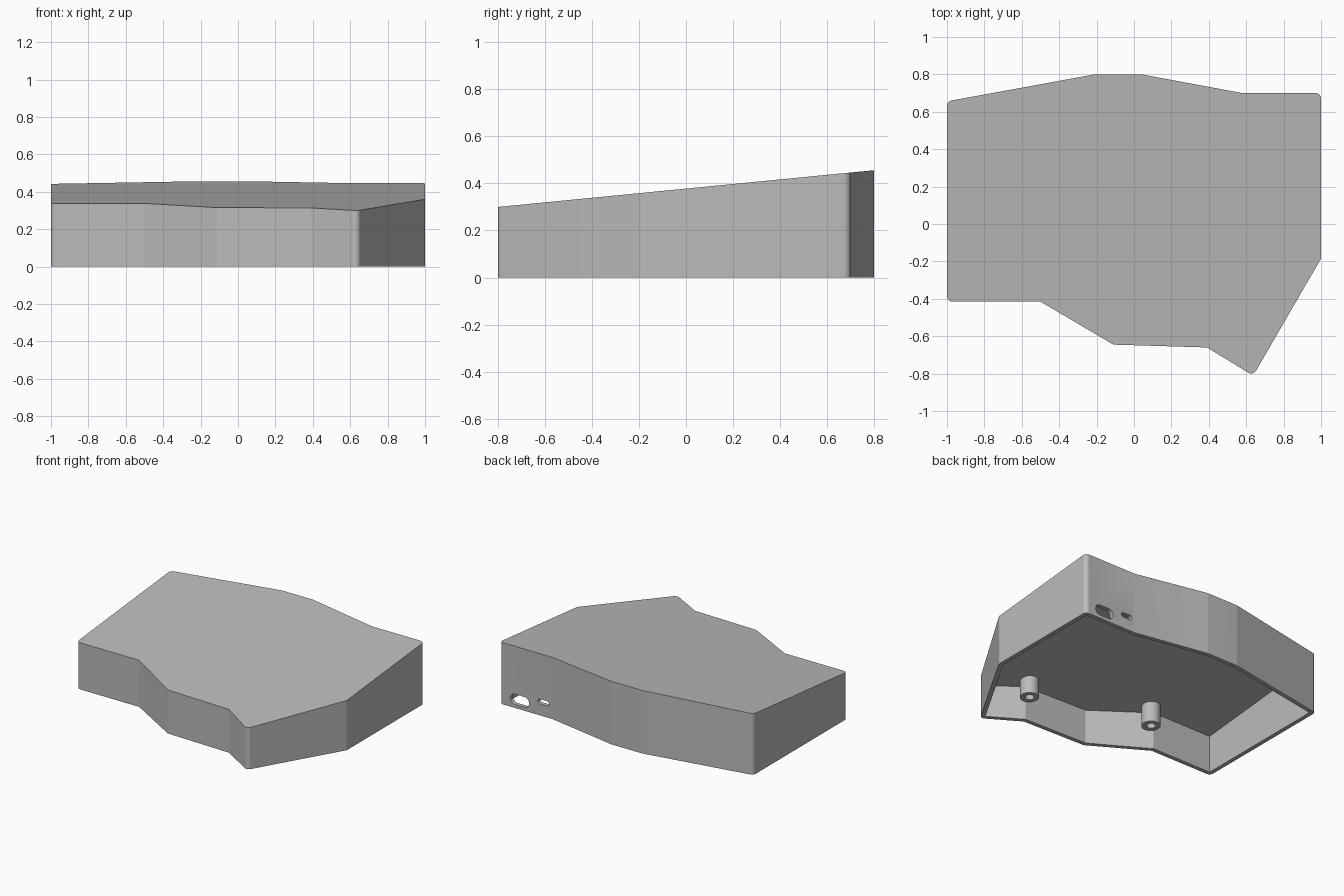
import bpy, bmesh, math
from mathutils import Vector

if "Cube" in bpy.data.objects:
    bpy.data.objects.remove(bpy.data.objects["Cube"])

WALL = 0.03        # side wall thickness, also outer corner radius
ROOF = 0.07        # top plate thickness
POST_Z = 0.13      # lower end of the screw posts

grey = bpy.data.materials.new("case_grey")
grey.diffuse_color = (0.5, 0.5, 0.5, 1)
grey.use_nodes = True
grey.node_tree.nodes["Principled BSDF"].inputs["Base Color"].default_value = grey.diffuse_color


def top_z(y):
    """Height of the sloping top."""
    return 0.378 + 0.0975 * y


def make_object(name, bm):
    bmesh.ops.recalc_face_normals(bm, faces=bm.faces)
    me = bpy.data.meshes.new(name)
    bm.to_mesh(me)
    bm.free()
    me.materials.append(grey)
    ob = bpy.data.objects.new(name, me)
    bpy.context.collection.objects.link(ob)
    return ob


def loft(name, lower, upper):
    """Closed solid between two matching loops."""
    bm = bmesh.new()
    a = [bm.verts.new(p) for p in lower]
    b = [bm.verts.new(p) for p in upper]
    n = len(a)
    for i in range(n):
        j = (i + 1) % n
        bm.faces.new((a[i], a[j], b[j], b[i]))
    bm.faces.new(a[::-1])
    bm.faces.new(b)
    return make_object(name, bm)


def select_only(ob):
    bpy.ops.object.select_all(action='DESELECT')
    ob.select_set(True)
    bpy.context.view_layer.objects.active = ob


def cut(ob, cutter):
    m = ob.modifiers.new("cut", 'BOOLEAN')
    m.operation, m.solver, m.object = 'DIFFERENCE', 'EXACT', cutter
    select_only(ob)
    bpy.ops.object.modifier_apply(modifier=m.name)
    bpy.data.objects.remove(cutter)


def smooth(ob):
    select_only(ob)
    bpy.ops.object.shade_smooth_by_angle(angle=math.radians(25))
    m = ob.modifiers.new("flat_normals", 'WEIGHTED_NORMAL')
    m.keep_sharp = True


# Sharp plan outline, counter-clockwise
outline = [Vector(p) for p in (
    (-1, -0.415), (-0.5, -0.415), (-0.11, -0.645), (0.39, -0.66),
    (0.637, -0.811), (1, -0.185), (1, 0.70), (0.58, 0.70),
    (0.04, 0.80), (-0.21, 0.80), (-1, 0.656))]

# Inner outline is inset; outer outline rounds the convex corners
inner, outer = [], []
count = len(outline)
for i, p in enumerate(outline):
    d0 = (p - outline[i - 1]).normalized()
    d1 = (outline[(i + 1) % count] - p).normalized()
    n0, n1 = Vector((d0.y, -d0.x)), Vector((d1.y, -d1.x))
    centre = p - (n0 + n1) * (WALL / (1 + n0.dot(n1)))
    inner.append(centre)
    if d0.cross(d1) < 0:
        outer.append(p)
        continue
    start = math.atan2(n0.y, n0.x)
    turn = math.acos(max(-1, min(1, n0.dot(n1))))
    steps = max(2, round(turn / math.radians(12)))
    for k in range(steps + 1):
        t = start + turn * k / steps
        outer.append(centre + Vector((math.cos(t), math.sin(t))) * WALL)

# Hollow case, open underneath
case = loft("case_shell", [(p.x, p.y, 0) for p in outer],
            [(p.x, p.y, top_z(p.y)) for p in outer])
cavity = loft("cavity_cutter", [(p.x, p.y, -0.1) for p in inner],
              [(p.x, p.y, top_z(p.y) - ROOF) for p in inner])
cut(case, cavity)


# Pill-shaped port openings in the back wall
def pill(cx, cz, width, height):
    r, pts = height / 2, []
    for k in range(26):
        side = 1 if k < 13 else -1
        t = -math.pi / 2 + math.pi * (k - (k >= 13)) / 12
        pts.append((cx + side * (width / 2 - r) + r * math.cos(t),
                    cz + r * math.sin(t)))
    return loft("port_cutter", [(x, 0.62, z) for x, z in pts],
                [(x, 0.76, z) for x, z in pts])


cut(case, pill(0.84, 0.062, 0.15, 0.075))
cut(case, pill(0.65, 0.10, 0.09, 0.034))
smooth(case)


# Hollow screw posts hanging from the underside of the top
def post(name, x, y, r_out=0.063, r_in=0.03, seg=32):
    top = top_z(y) - ROOF + 0.012
    profile = ((r_out, top), (r_out, POST_Z), (r_in, POST_Z), (r_in, top))
    bm = bmesh.new()
    rings = [[bm.verts.new((x + r * math.cos(k * math.tau / seg),
                            y + r * math.sin(k * math.tau / seg), z))
              for k in range(seg)] for r, z in profile]
    for i, a in enumerate(rings):
        b = rings[(i + 1) % len(rings)]
        for k in range(seg):
            j = (k + 1) % seg
            bm.faces.new((a[k], a[j], b[j], b[k]))
    smooth(make_object(name, bm))


post("front_right_post", 0.42, -0.565)
post("front_left_post", -0.43, -0.34)
post("back_right_post", 0.42, 0.63)
post("back_left_post", -0.43, 0.66)
